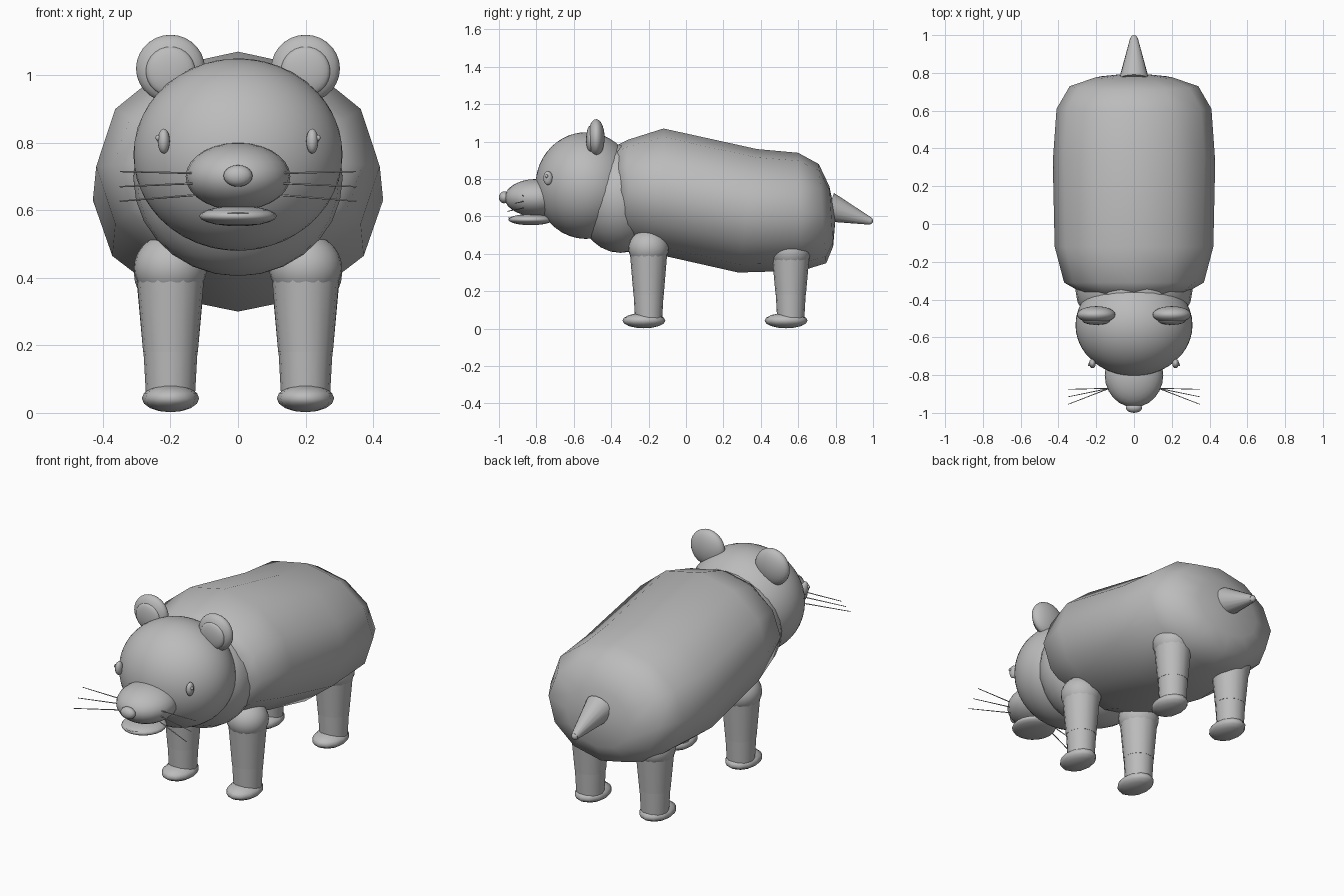
import bpy
import bmesh
from math import sin, cos, pi
from mathutils import Vector

cube = bpy.data.objects.get("Cube")
if cube:
    bpy.data.objects.remove(cube, do_unlink=True)

GREY = (0.5, 0.5, 0.5, 1)
grey = bpy.data.materials.new("plain_grey")
grey.use_nodes = True
grey.diffuse_color = GREY
grey.node_tree.nodes["Principled BSDF"].inputs["Base Color"].default_value = GREY


def finish(name, bm):
    """Turn a bmesh into a smooth shaded object."""
    bmesh.ops.recalc_face_normals(bm, faces=bm.faces)
    for face in bm.faces:
        face.smooth = True
    mesh = bpy.data.meshes.new(name)
    bm.to_mesh(mesh)
    bm.free()
    mesh.materials.append(grey)
    obj = bpy.data.objects.new(name, mesh)
    bpy.context.collection.objects.link(obj)
    return obj


def ball(name, center, radii, segments=24, rings=14, ico=0):
    bm = bmesh.new()
    if ico:
        bmesh.ops.create_icosphere(bm, subdivisions=ico, radius=1)
    else:
        bmesh.ops.create_uvsphere(bm, u_segments=segments, v_segments=rings, radius=1)
    bmesh.ops.scale(bm, vec=radii, verts=bm.verts)
    bmesh.ops.translate(bm, vec=center, verts=bm.verts)
    return finish(name, bm)


def tube(name, start, end, r_start, r_end, sides=16):
    start, end = Vector(start), Vector(end)
    bm = bmesh.new()
    bmesh.ops.create_cone(bm, cap_ends=True, segments=sides, radius1=r_start,
                          radius2=r_end, depth=(end - start).length)
    turn = (end - start).to_track_quat("Z", "Y").to_matrix()
    bmesh.ops.rotate(bm, matrix=turn, verts=bm.verts)
    bmesh.ops.translate(bm, vec=(start + end) / 2, verts=bm.verts)
    obj = finish(name, bm)
    for face in obj.data.polygons:
        face.use_smooth = len(face.vertices) == 4
    return obj


def loft(name, rings, front, back, sides=12):
    """Skin oval rings given as y, z, half width, half height, forward lean."""
    bm = bmesh.new()
    loops = []
    for y, z, rx, rz, lean in rings:
        angles = [2 * pi * i / sides for i in range(sides)]
        loops.append([bm.verts.new((rx * cos(a), y + lean * sin(a), z + rz * sin(a)))
                      for a in angles])
    tips = [bm.verts.new(front), bm.verts.new(back)]
    for i in range(sides):
        j = (i + 1) % sides
        for a, b in zip(loops, loops[1:]):
            bm.faces.new((a[i], a[j], b[j], b[i]))
        for tip, loop in zip(tips, (loops[0], loops[-1])):
            bm.faces.new((tip, loop[i], loop[j]))
    return finish(name, bm)


# Trunk and neck
loft("body", [
    (-0.35, 0.74, 0.30, 0.24, -0.02),
    (-0.31, 0.735, 0.37, 0.275, 0.0),
    (-0.12, 0.73, 0.42, 0.34, 0.0),
    (0.33, 0.63, 0.43, 0.33, 0.05),
    (0.61, 0.625, 0.41, 0.315, -0.01),
    (0.73, 0.615, 0.34, 0.265, -0.02),
    (0.777, 0.60, 0.20, 0.16, -0.01),
], (0, -0.38, 0.74), (0, 0.80, 0.60))
ball("neck", (0, -0.35, 0.695), (0.31, 0.24, 0.29))

# Head and face
ball("head", (0, -0.535, 0.765), (0.31, 0.27, 0.285), ico=4)
ball("muzzle", (0, -0.80, 0.70), (0.155, 0.17, 0.10))
ball("nose", (0, -0.972, 0.702), (0.043, 0.028, 0.032), 16, 10)
ball("lower_jaw", (0, -0.83, 0.583), (0.115, 0.12, 0.03), 20, 10)
ball("mouth_line", (0, -0.90, 0.592), (0.05, 0.055, 0.004), 16, 6)

# Whisker heights and end depths, from the upper pair down
whiskers = [(0.71, 0.715, -0.875), (0.68, 0.67, -0.915), (0.645, 0.627, -0.955)]

for side, sx in (("left", 1), ("right", -1)):
    ball(side + "_ear", (sx * 0.2, -0.48, 1.02), (0.102, 0.045, 0.10))
    ball(side + "_inner_ear", (sx * 0.2, -0.512, 1.012), (0.073, 0.022, 0.073))
    ball(side + "_eye", (sx * 0.22, -0.738, 0.805), (0.018, 0.025, 0.037), 16, 10)
    ball(side + "_eye_glint", (sx * 0.237, -0.745, 0.815), (0.008, 0.008, 0.009), 10, 6)
    for n, (z_root, z_end, y_end) in enumerate(whiskers):
        tube(f"{side}_whisker_{n + 1}", (sx * 0.13, -0.87, z_root),
             (sx * 0.35, y_end, z_end), 0.003, 0.002, 6)

    # Legs: joint ball, tapered upper and lower parts, flat paw
    for end, y, top in (("front", -0.20, 0.43), ("back", 0.56, 0.41)):
        x = sx * 0.2
        leg = f"{end}_{side}_"
        ball(leg + "joint", (x, y, top), (0.108, 0.108, 0.10))
        tube(leg + "upper_leg", (x, y, 0.18), (x, y, top), 0.081, 0.102)
        tube(leg + "lower_leg", (x, y, 0.04), (x, y, 0.20), 0.072, 0.081)
        ball(leg + "paw", (x, y - 0.025, 0.043), (0.085, 0.115, 0.041), 12, 8)

# Tapered tail
tube("tail", (0, 0.765, 0.65), (0, 0.985, 0.575), 0.08, 0.02)
ball("tail_tip", (0, 0.982, 0.576), (0.019, 0.018, 0.019), 12, 8)
